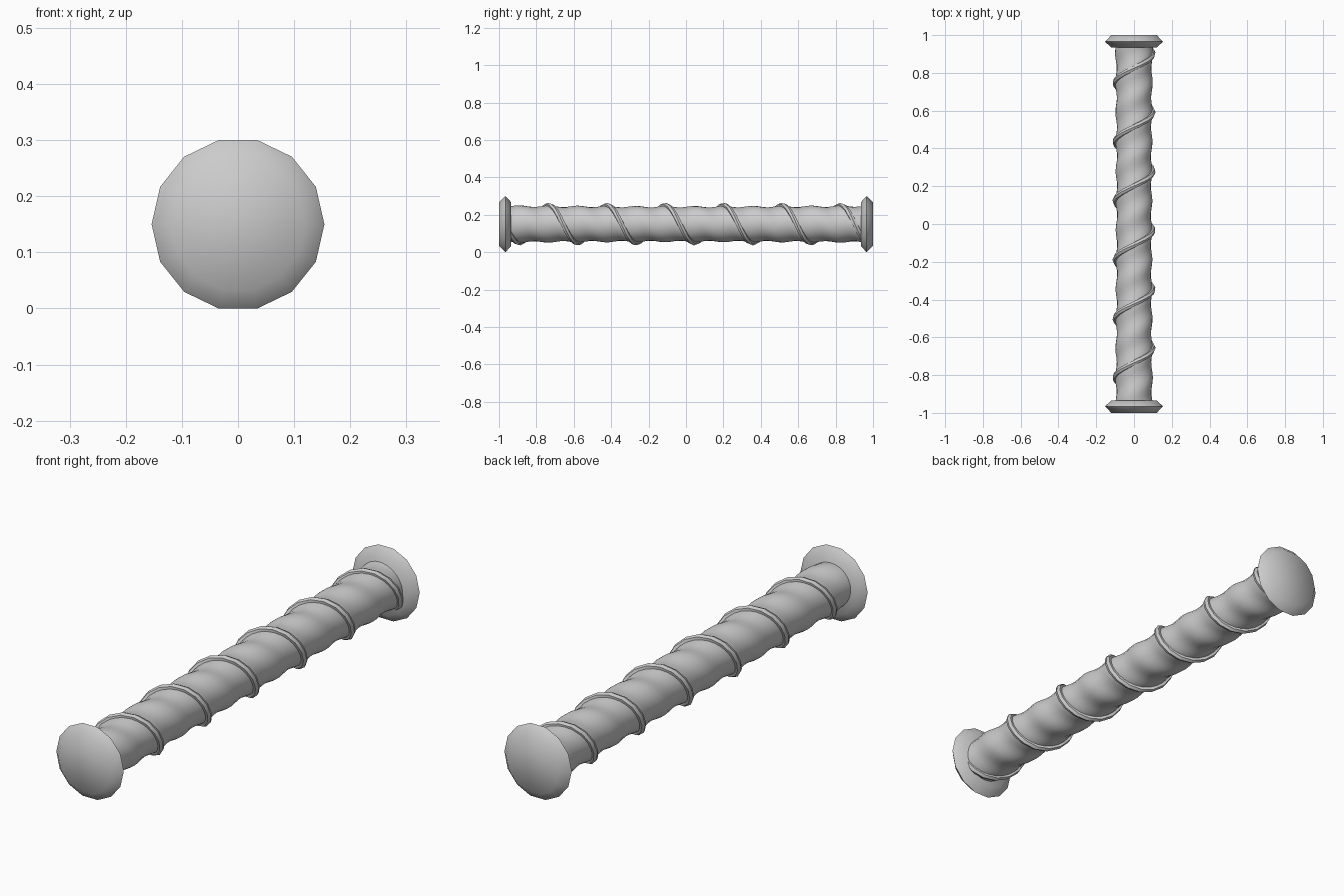
import bpy, bmesh
from math import sin, cos, pi

cube = bpy.data.objects.get("Cube")
if cube:
    bpy.data.objects.remove(cube, do_unlink=True)

AXIS_Z = 0.15       # height of the centre line
PITCH = 0.312       # length of one turn of the cord
TOP_Y = -0.735      # a point where the cord crosses the top

grey = bpy.data.materials.new("plain grey")
grey.use_nodes = True
colour = (0.6, 0.6, 0.6, 1)
grey.diffuse_color = colour
grey.node_tree.nodes["Principled BSDF"].inputs["Base Color"].default_value = colour


def turn(y):
    """Angle of the cord around the shaft at y, from the top toward +x."""
    return 2 * pi * (y - TOP_Y) / PITCH


def polar(angle, radius, y):
    return (radius * sin(angle), y, AXIS_Z + radius * cos(angle))


def loft(name, rings, sharp):
    """Skin a row of closed rings and close both ends."""
    bm = bmesh.new()
    loops = [[bm.verts.new(p) for p in ring] for ring in rings]
    for a, b in zip(loops, loops[1:]):
        for i in range(len(a)):
            j = (i + 1) % len(a)
            bm.faces.new((a[i], a[j], b[j], b[i]))
    bm.faces.new(loops[0])
    bm.faces.new(loops[-1])
    bmesh.ops.recalc_face_normals(bm, faces=bm.faces)
    mesh = bpy.data.meshes.new(name)
    bm.to_mesh(mesh)
    bm.free()
    mesh.materials.append(grey)
    obj = bpy.data.objects.new(name, mesh)
    bpy.context.collection.objects.link(obj)
    bpy.ops.object.select_all(action='DESELECT')
    obj.select_set(True)
    bpy.context.view_layer.objects.active = obj
    bpy.ops.object.shade_smooth_by_angle(angle=sharp)


def steps(start, end, count):
    return [start + (end - start) * i / count for i in range(count + 1)]


# Twisted two-lobed shaft, slightly thicker toward the ends
SIDES = 24
shaft = []
for y in steps(-0.95, 0.95, 120):
    shaft.append([polar(2 * pi * k / SIDES,
                        0.093 + 0.004 * y * y
                        + 0.004 * cos(2 * (2 * pi * k / SIDES - turn(y))), y)
                  for k in range(SIDES)])
loft("shaft", shaft, pi / 3)

# Cord wound around the shaft
cord = []
for y in steps(-0.95, 0.95, 90):
    cord.append([polar(turn(y), 0.102 + 0.012 * cos(k * pi / 3),
                       y + 0.016 * sin(k * pi / 3)) for k in range(6)])
loft("wound_cord", cord, pi / 4)

# Bevelled end caps with fourteen sides
for name, side in (("front_cap", -1), ("back_cap", 1)):
    cap = [[polar(2 * pi * (k + 0.5) / 14, r, side * y) for k in range(14)]
           for y, r in ((0.935, 0.12), (0.965, 0.154), (1.0, 0.12))]
    loft(name, cap, pi / 3)
